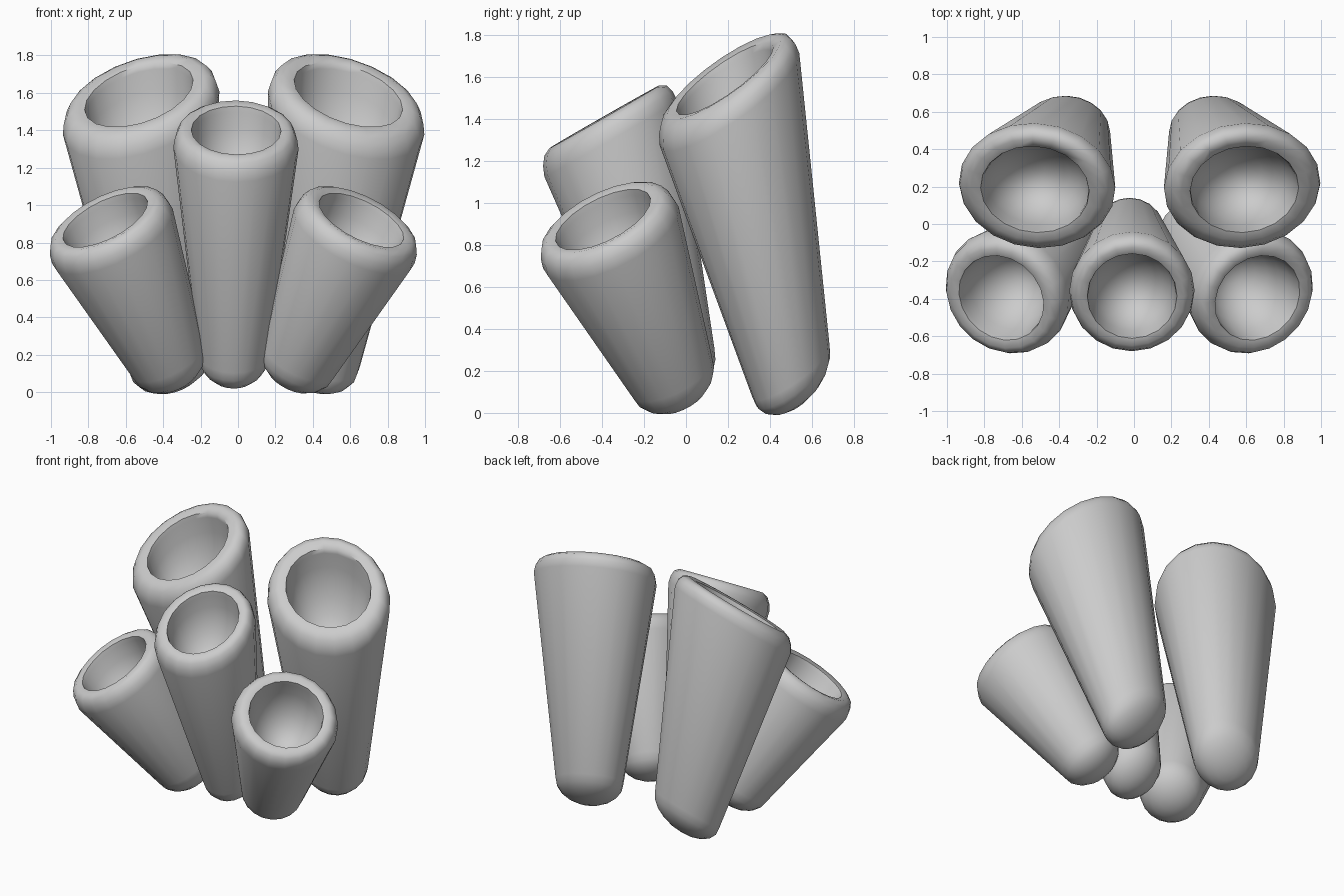
import bpy, bmesh, math
from mathutils import Matrix, Vector

if "Cube" in bpy.data.objects:
    bpy.data.objects.remove(bpy.data.objects["Cube"])

SIDES = 20


def bowl(radius, bottom, top, steps):
    # quarter ellipse from the pole out to the wall
    return [(radius * math.sin(t), top - (top - bottom) * math.cos(t))
            for t in (math.pi / 2 * i / steps for i in range(steps + 1))]


def tube(name, mouth, foot, lean, scale, r_top, r_hole, r_base):
    # profile: rounded foot, tapered wall, rolled lip, bowl-shaped hollow
    mouth, foot = Vector(mouth), Vector(foot)
    length = (mouth - foot).length
    wall = r_top - r_hole
    prof = bowl(r_base, 0, 0.16, 5)
    prof += [(r_top, length - 0.10), (r_top - 0.08 * wall, length - 0.05),
             (r_top - 0.27 * wall, length - 0.01),
             (r_top - 0.6 * wall, length + 0.01), (r_hole, length)]
    prof += bowl(r_hole * 0.98, length - r_hole * 1.5, length - 0.03, 6)[::-1]

    bm = bmesh.new()
    verts = [bm.verts.new((r, 0, h)) for r, h in prof]
    edges = [bm.edges.new(p) for p in zip(verts, verts[1:])]
    bmesh.ops.spin(bm, geom=verts + edges, axis=(0, 0, 1), cent=(0, 0, 0),
                   angle=math.tau, steps=SIDES, use_duplicate=False)
    bmesh.ops.remove_doubles(bm, verts=bm.verts, dist=0.0005)
    # rings lie in the mouth plane, the axis runs from foot to mouth
    normal = Vector((lean[0], lean[1], 1)).normalized()
    rot = Vector((0, 0, 1)).rotation_difference(normal).to_matrix()
    mat = Matrix.Diagonal(scale) @ rot
    mat.col[2] = (mouth - foot) / length
    bm.transform(Matrix.Translation(foot) @ mat.to_4x4())
    bmesh.ops.recalc_face_normals(bm, faces=bm.faces)
    me = bpy.data.meshes.new(name)
    bm.to_mesh(me)
    bm.free()
    ob = bpy.data.objects.new(name, me)
    bpy.context.collection.objects.link(ob)
    bpy.ops.object.select_all(action='DESELECT')
    ob.select_set(True)
    bpy.context.view_layer.objects.active = ob
    bpy.ops.object.shade_smooth_by_angle(angle=math.radians(50))


# mirrored back and front pairs
for side, label in ((-1, "left"), (1, "right")):
    tube("back_tube_" + label, (0.03 + side * 0.56, 0.185, 1.59),
         (0.03 + side * 0.37, 0.535, 0.04), (side * 0.19, -0.36),
         (1, 0.83, 1.55), 0.425, 0.295, 0.235)
    tube("front_tube_" + label, (-0.025 + side * 0.685, -0.395, 0.92),
         (-0.025 + side * 0.29, -0.01, 0.04), (side * 0.45, -0.45),
         (1, 1, 1.1), 0.35, 0.245, 0.21)

# single middle tube
tube("middle_tube", (-0.01, -0.385, 1.40), (-0.025, 0.0, 0.05),
     (0.01, -0.41), (1, 1.02, 1.42), 0.335, 0.24, 0.19)
